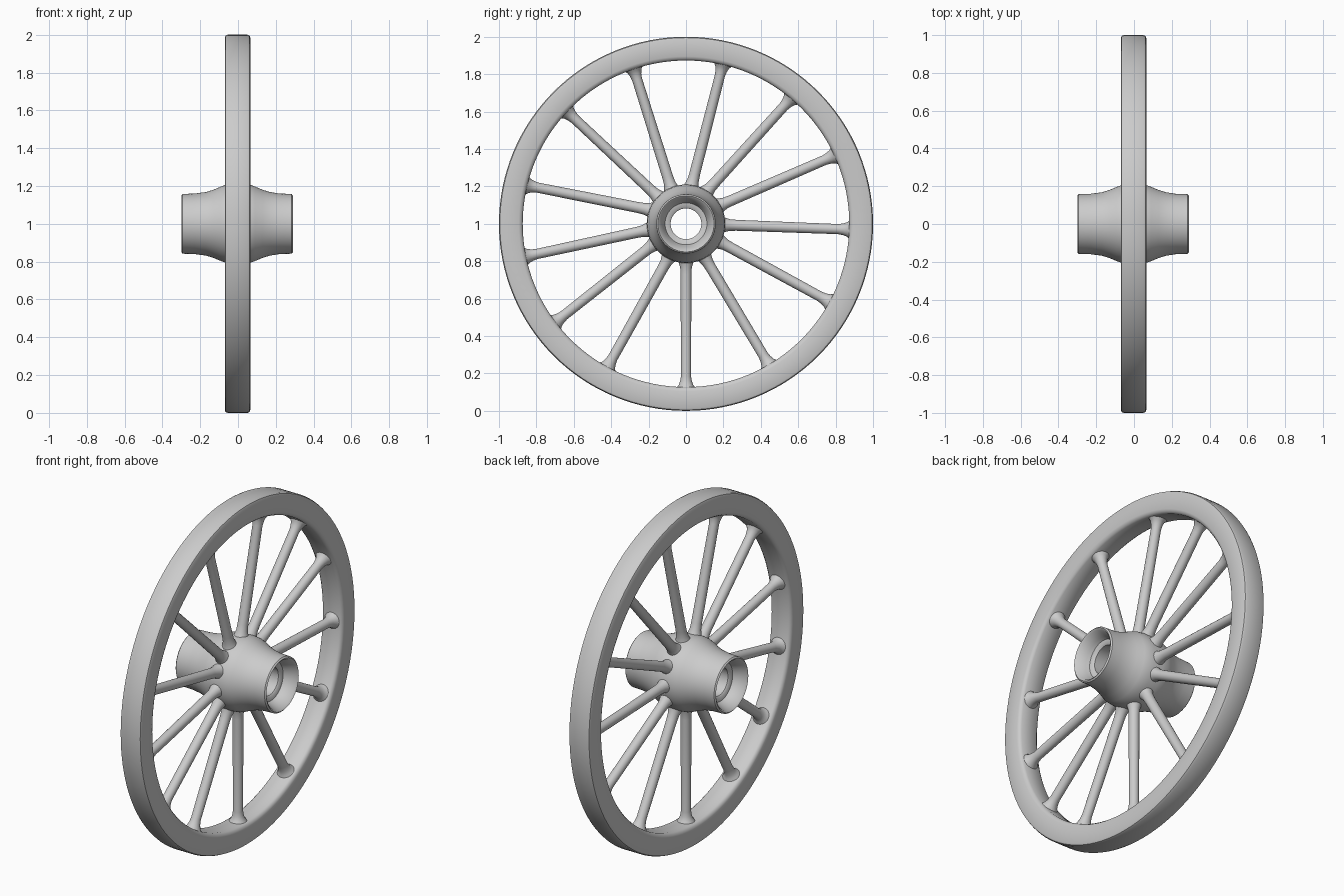
import bpy, bmesh
from math import pi, sin, cos, radians
from mathutils import Vector, Matrix

if "Cube" in bpy.data.objects:
    bpy.data.objects.remove(bpy.data.objects["Cube"])

CENTRE = Vector((0, 0, 1))


def lathe(name, profile, segments, matrix, closed=False):
    """Spin (axial, radius) points about local z, then place with matrix."""
    bm = bmesh.new()
    rings = [[bm.verts.new((r * cos(2 * pi * i / segments),
                            r * sin(2 * pi * i / segments), h))
              for i in range(segments)] for h, r in profile]
    pairs = list(zip(rings, rings[1:]))
    if closed:
        pairs.append((rings[-1], rings[0]))
    for a, b in pairs:
        for i in range(segments):
            j = (i + 1) % segments
            bm.faces.new((a[i], a[j], b[j], b[i]))
    bmesh.ops.transform(bm, matrix=matrix, verts=bm.verts)
    bmesh.ops.recalc_face_normals(bm, faces=bm.faces)
    mesh = bpy.data.meshes.new(name)
    bm.to_mesh(mesh)
    bm.free()
    obj = bpy.data.objects.new(name, mesh)
    bpy.context.collection.objects.link(obj)
    bpy.ops.object.select_all(action='DESELECT')
    obj.select_set(True)
    bpy.context.view_layer.objects.active = obj
    bpy.ops.object.shade_smooth_by_angle(angle=radians(40))
    return obj


axle = Matrix.Translation(CENTRE) @ Matrix.Rotation(pi / 2, 4, 'Y')

# Rim with softened edges
rim_profile = [(-0.07, 0.985), (-0.066, 0.995), (-0.055, 1.0),
               (0.05, 1.0), (0.061, 0.995), (0.065, 0.985),
               (0.065, 0.895), (0.06, 0.882), (0.048, 0.873),
               (-0.053, 0.873), (-0.065, 0.882), (-0.07, 0.895)]
lathe("rim", rim_profile, 128, axle, closed=True)

# Flared hub with recessed ends and a through bore
outside = [(0.29, 0.15), (0.283, 0.158), (0.22, 0.16), (0.17, 0.168),
           (0.13, 0.18), (0.09, 0.197), (0.065, 0.206), (0.03, 0.21)]
inside = [(0.06, 0.082), (0.205, 0.082), (0.212, 0.09), (0.215, 0.112),
          (0.235, 0.12), (0.283, 0.14)]
half = inside + outside
mirrored = [(-h - (0.01 if h > 0.2 else 0), r) for h, r in reversed(half)]
lathe("hub", half + mirrored, 64, axle, closed=True)

# Slightly uneven hand-set spokes: (angle at hub, angle at rim) in degrees
spokes = [(270, 270), (299, 300.5), (332, 331.5), (358.5, 358), (29, 24.6),
          (58, 50), (82, 77), (113, 108.6), (136, 136.7), (158, 166.5),
          (189, 191.5), (212, 217), (243, 241.3)]


def on_wheel(degrees, radius):
    a = radians(degrees)
    return CENTRE + Vector((0, cos(a) * radius, sin(a) * radius))


for n, (hub_angle, rim_angle) in enumerate(spokes):
    start, end = on_wheel(hub_angle, 0.19), on_wheel(rim_angle, 0.89)
    length = (end - start).length
    # Round spoke, fillet flare at both ends
    profile = [(0, 0.045), (0.02, 0.038), (0.045, 0.031), (0.08, 0.029),
               (length - 0.075, 0.027), (length - 0.05, 0.031),
               (length - 0.03, 0.038), (length - 0.012, 0.052)]
    turn = (end - start).to_track_quat('Z', 'X').to_matrix().to_4x4()
    lathe(f"spoke_{n + 1}", profile, 20, Matrix.Translation(start) @ turn)
